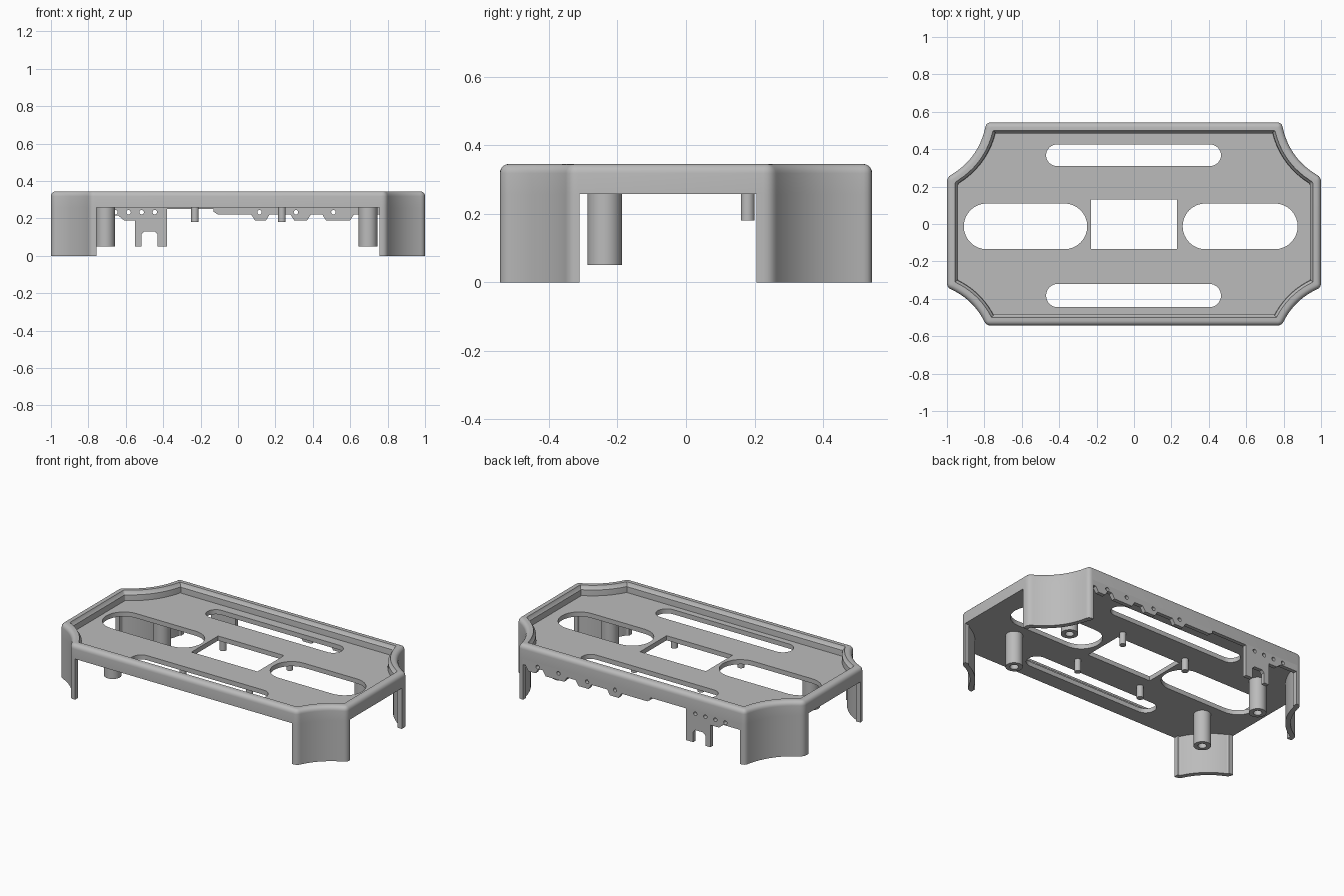
import bpy, bmesh, math
from mathutils import Vector, Matrix

cube = bpy.data.objects.get("Cube")
if cube:
    bpy.data.objects.remove(cube)

grey = bpy.data.materials.new("light grey plastic")
grey.use_nodes = True
grey.diffuse_color = (0.5, 0.5, 0.5, 1)
grey.node_tree.nodes["Principled BSDF"].inputs["Base Color"].default_value = (0.5, 0.5, 0.5, 1)

WIDE, DEEP, CUT_X = 1.0, 0.543, 0.79
UNDER, FLOOR, TOP = 0.257, 0.286, 0.345
ARC, ROUND = 12, 5


def finish(name, bm, matrix=None):
    """Weld, orient and link a mesh, smooth except at sharp edges."""
    bmesh.ops.remove_doubles(bm, verts=bm.verts, dist=0.00002)
    bmesh.ops.recalc_face_normals(bm, faces=bm.faces)
    if matrix:
        bm.transform(matrix)
    mesh = bpy.data.meshes.new(name)
    bm.to_mesh(mesh)
    bm.free()
    mesh.materials.append(grey)
    obj = bpy.data.objects.new(name, mesh)
    bpy.context.collection.objects.link(obj)
    bpy.ops.object.select_all(action='DESELECT')
    obj.select_set(True)
    bpy.context.view_layer.objects.active = obj
    bpy.ops.object.shade_smooth_by_angle(angle=math.radians(35))
    return obj


def extrude(name, loops, z0, z1, matrix=None):
    """Prism from an outer loop followed by hole loops."""
    curve = bpy.data.curves.new(name + "_profile", 'CURVE')
    curve.dimensions, curve.fill_mode = '2D', 'BOTH'
    curve.extrude = (z1 - z0) / 2
    for loop in loops:
        spline = curve.splines.new('POLY')
        spline.points.add(len(loop) - 1)
        for point, (x, y) in zip(spline.points, loop):
            point.co = (x, y, 0, 1)
        spline.use_cyclic_u = True
    helper = bpy.data.objects.new(name + "_profile", curve)
    bpy.context.collection.objects.link(helper)
    bm = bmesh.new()
    bm.from_mesh(helper.to_mesh())
    bmesh.ops.translate(bm, verts=bm.verts, vec=(0, 0, (z0 + z1) / 2))
    bpy.data.objects.remove(helper)
    bpy.data.curves.remove(curve)
    return finish(name, bm, matrix)


def bezier(a, c, b, n):
    return [a * (1 - t) ** 2 + c * 2 * t * (1 - t) + b * t * t
            for t in (i / (n - 1) for i in range(n))]


def circle(x, y, r, n=24):
    return [(x + r * math.cos(math.tau * i / n), y + r * math.sin(math.tau * i / n))
            for i in range(n)]


def stadium(x0, x1, y0, y1, n=16):
    r, y = (y1 - y0) / 2, (y0 + y1) / 2
    pts = []
    for cx, start in ((x1 - r, -math.pi / 2), (x0 + r, math.pi / 2)):
        pts += [(cx + r * math.cos(start + math.pi * i / n),
                 y + r * math.sin(start + math.pi * i / n)) for i in range(n + 1)]
    return pts


# Scooped corners, counter-clockwise: x side, y side, scoop end, lip end, depth
CORNERS = [(1, -1, -0.34, -0.31, 0.03), (1, 1, 0.25, 0.205, 0.045),
           (-1, 1, 0.25, 0.205, 0.045), (-1, -1, -0.34, -0.31, 0.03)]


def sharp_outline():
    pts = []
    for sx, sy, side_y, _, sag in CORNERS:
        a, b = Vector((sx * CUT_X, sy * DEEP)), Vector((sx * WIDE, side_y))
        n = Vector((b.y - a.y, a.x - b.x)).normalized()
        if n.x * sx > 0:
            n = -n
        arc = bezier(a, (a + b) / 2 + n * sag * 2, b, ARC)
        pts += arc if sx * sy < 0 else arc[::-1]
    return pts


def ring(d):
    """Outline inset by d with its convex corners slightly rounded."""
    base, inset, result = sharp_outline(), [], []
    count = len(base)
    for i, p in enumerate(base):
        e0 = (p - base[i - 1]).normalized()
        e1 = (base[(i + 1) % count] - p).normalized()
        n0, n1 = Vector((-e0.y, e0.x)), Vector((-e1.y, e1.x))
        inset.append(p + (n0 + n1) * d / (1 + n0.dot(n1)))
    cut = max(0.008, 0.025 - d)
    for i, p in enumerate(inset):
        if i % ARC in (0, ARC - 1):
            before = (inset[i - 1] - p)
            after = (inset[(i + 1) % count] - p)
            before *= min(cut / before.length, 0.8)
            after *= min(cut / after.length, 0.8)
            result += bezier(p + before, p, p + after, ROUND)
        else:
            result.append(p)
    return result


# Raised rim: rounded outside, stepped inside
bm = bmesh.new()
section = [(0, UNDER), (0, 0.318)]
section += [(0.026 * (1 - math.cos(a)), 0.318 + 0.027 * math.sin(a))
            for a in (math.radians(18 * i) for i in range(1, 6))]
section += [(0.044, TOP), (0.05, 0.33), (0.058, 0.322), (0.06, FLOOR), (0.06, UNDER)]
rings = [[bm.verts.new((p.x, p.y, z)) for p in ring(d)] for d, z in section]
for k, low in enumerate(rings):
    high = rings[(k + 1) % len(rings)]
    for i in range(len(low)):
        j = (i + 1) % len(low)
        bm.faces.new((low[i], low[j], high[j], high[i]))
finish("rim", bm)

# Recessed deck with its openings
extrude("deck", [
    [tuple(p) for p in ring(0.06)],
    stadium(-0.47, 0.465, 0.31, 0.425), stadium(-0.47, 0.465, -0.445, -0.32),
    stadium(-0.91, -0.25, -0.135, 0.11), stadium(0.26, 0.875, -0.135, 0.11),
    [(-0.23, -0.135), (0.23, -0.135), (0.23, 0.13), (-0.23, 0.13)],
], UNDER, FLOOR)

# Thin corner legs wrapped round the scoops
per = ARC - 2 + 2 * ROUND
for i, (sx, sy, _, lip_y, _) in enumerate(CORNERS):
    def wall(d):
        lips = [Vector((sx * 0.757, sy * (DEEP - d))), Vector((sx * (WIDE - d), lip_y))]
        if sx * sy > 0:
            lips.reverse()
        return [lips[0]] + ring(d)[i * per:(i + 1) * per] + [lips[1]]
    name = ("front" if sy < 0 else "back") + ("_left" if sx > 0 else "_right") + "_leg"
    extrude(name, [[tuple(p) for p in wall(0) + wall(0.03)[::-1]]], 0, UNDER)


# Back skirt with lugs, a forked tab and small round holes
def lug(x0, x1):
    return [(x1 + 0.02, 0.222), (x1, 0.19), (x0, 0.19), (x0 - 0.02, 0.222)]


skirt = [(-0.757, UNDER), (0.757, UNDER), (0.757, 0.222)]
for x0, x1 in ((0.67, 0.72), (0.47, 0.6), (0.3, 0.37), (0.09, 0.15)):
    skirt += lug(x0, x1)
skirt += [(-0.11, 0.222), (-0.13, 0.235), (-0.13, 0.25), (-0.38, 0.25),
          (-0.38, 0.05), (-0.43, 0.05), (-0.43, 0.115), (-0.445, 0.13), (-0.5, 0.13),
          (-0.515, 0.115), (-0.515, 0.05), (-0.55, 0.05), (-0.55, 0.19),
          (-0.61, 0.19), (-0.64, 0.215), (-0.757, 0.215)]
holes = [circle(x, 0.233, 0.012, 16)
         for x in (-0.655, -0.585, -0.515, -0.445, 0.115, 0.31, 0.51, 0.655)]
extrude("back_skirt", [skirt] + holes, -DEEP, -DEEP + 0.025,
        Matrix.Rotation(math.pi / 2, 4, 'X'))

# Hollow screw posts and small locating pegs under the deck
for side, post_x, peg_x in (("left", 0.695, 0.235), ("right", -0.708, -0.23)):
    for end, post_y, peg_y in (("front", -0.237, -0.22), ("back", 0.255, 0.18)):
        extrude(f"{end}_{side}_post", [circle(post_x, post_y, 0.05, 32),
                                       circle(post_x, post_y, 0.025)], 0.05, UNDER)
        extrude(f"{end}_{side}_peg", [circle(peg_x, peg_y, 0.02)], 0.18, UNDER)
